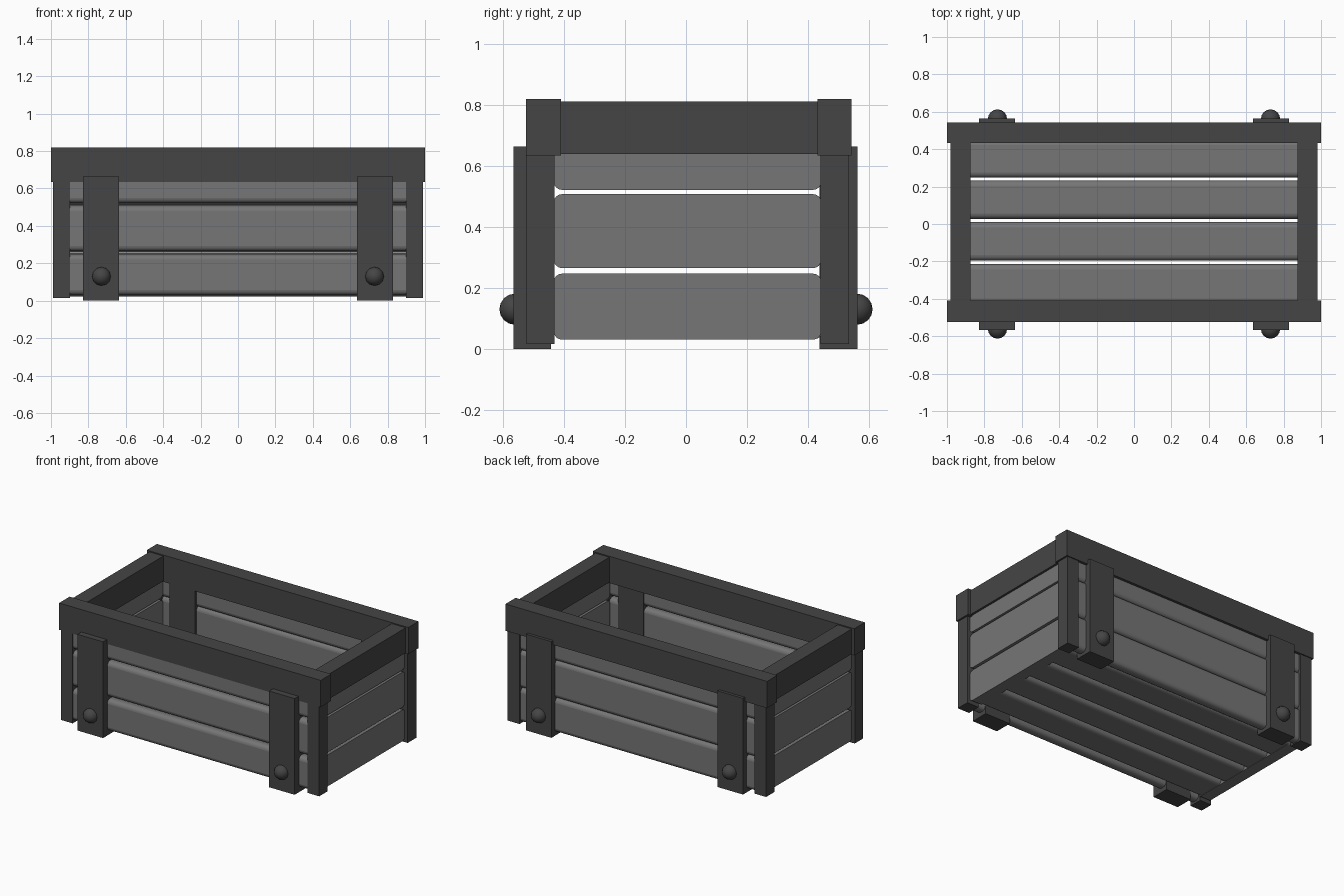
import bpy, math
from mathutils import Matrix

cube = bpy.data.objects.get("Cube")
if cube:
    bpy.data.objects.remove(cube, do_unlink=True)


def material(name, value):
    mat = bpy.data.materials.new(name)
    mat.use_nodes = True
    color = (value, value, value, 1)
    mat.diffuse_color = color
    bsdf = mat.node_tree.nodes["Principled BSDF"]
    bsdf.inputs["Base Color"].default_value = color
    bsdf.inputs["Roughness"].default_value = 0.8
    return mat


iron = material("dark_iron", 0.06)
wood = material("grey_wood", 0.18)


def box(name, x, y, z, mat):
    """Box from (min, max) ranges along each axis."""
    size = [r[1] - r[0] for r in (x, y, z)]
    mid = [(r[0] + r[1]) / 2 for r in (x, y, z)]
    bpy.ops.mesh.primitive_cube_add(size=1)
    ob = bpy.context.object
    ob.name = name
    ob.data.transform(Matrix.Diagonal((*size, 1)))
    ob.location = mid
    ob.data.materials.append(mat)
    return ob


def plank(name, x, y, z, tilt=0):
    """Board with rounded long edges, tilted slightly in degrees."""
    ob = box(name, x, y, z, wood)
    bevel = ob.modifiers.new("rounding", "BEVEL")
    bevel.width = 0.028
    bevel.segments = 4
    bevel.limit_method = "NONE"
    # Round only the edges that run along the board
    weights = ob.data.attributes.new("bevel_weight_edge", "FLOAT", "EDGE")
    axis = max(range(3), key=lambda i: ob.dimensions[i])
    for edge in ob.data.edges:
        a, b = (ob.data.vertices[v].co for v in edge.vertices)
        weights.data[edge.index].value = float(abs((a - b)[axis]) > 0.01)
    bevel.limit_method = "WEIGHT"
    ob.rotation_euler[1 - axis] = math.radians(tilt)
    bpy.ops.object.shade_smooth_by_angle(angle=math.radians(40))


# Wall boards, three courses on each side
courses = [(0.03, 0.247), (0.265, 0.508), (0.522, 0.72)]
for i, z in enumerate(courses, 1):
    plank(f"front_board_{i}", (-0.9, 0.9), (-0.52, -0.447), z)
    plank(f"back_board_{i}", (-0.9, 0.9), (0.452, 0.525), (z[0] - 0.008, z[1] + 0.008))
    plank(f"right_board_{i}", (-0.965, -0.885), (-0.435, 0.445), z)
    plank(f"left_board_{i}", (0.885, 0.965), (-0.435, 0.445), z)

# Floor boards
for i, y in enumerate([(-0.425, -0.215), (-0.195, 0.01), (0.028, 0.232), (0.248, 0.45)], 1):
    plank(f"floor_board_{i}", (-0.89, 0.89), y, (0.032, 0.1))

# Top rim
rim = (0.635, 0.82)
box("front_rim", (-1, 1), (-0.525, -0.41), rim, iron)
box("back_rim", (-1, 1), (0.432, 0.543), rim, iron)

for side, s in (("right", -1), ("left", 1)):
    def span(a, b):
        return tuple(sorted((s * a, s * b)))

    box(f"{side}_rim", span(0.873, 0.98), (-0.42, 0.44), (0.64, 0.813), iron)

    for end, post_y, strap_y, bolt_y in (
            ("front", (-0.524, -0.432), (-0.567, -0.443), -0.562),
            ("back", (0.442, 0.536), (0.438, 0.563), 0.562)):
        # Corner post and upright strap
        box(f"{end}_{side}_post", span(0.898, 0.988), post_y, (0.015, 0.66), iron)
        box(f"{end}_{side}_strap", span(0.635, 0.83), strap_y, (0, 0.665), iron)
        # Domed bolt head
        bpy.ops.mesh.primitive_uv_sphere_add(
            segments=12, ring_count=8, radius=0.051,
            location=(s * 0.73, bolt_y, 0.13), rotation=(math.pi / 2, 0, 0))
        bolt = bpy.context.object
        bolt.name = f"{end}_{side}_bolt"
        bolt.data.materials.append(iron)
        bpy.ops.object.shade_smooth()
